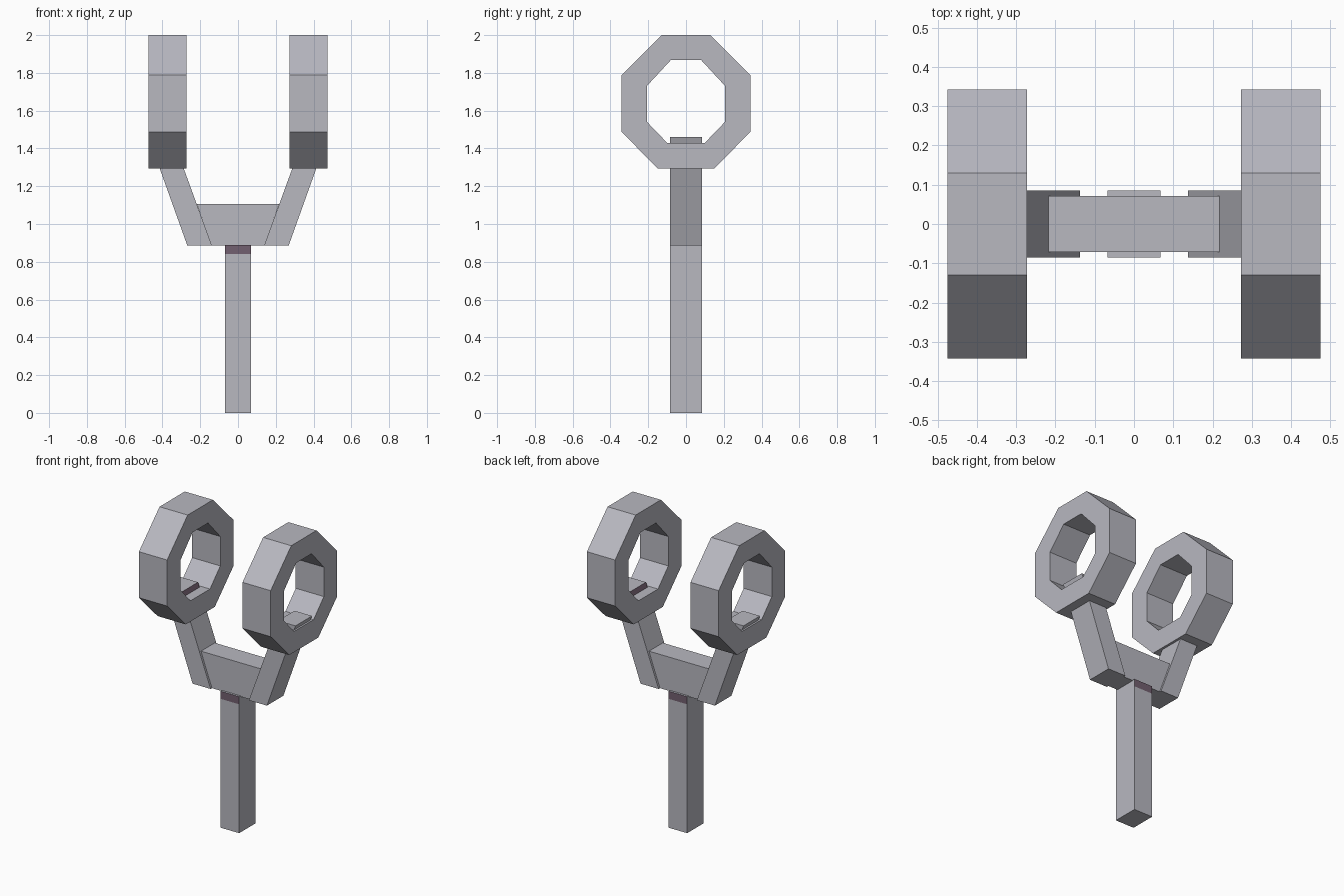
import bpy, bmesh
from mathutils import Vector

if "Cube" in bpy.data.objects:
    bpy.data.objects.remove(bpy.data.objects["Cube"])


def material(name, rgb):
    m = bpy.data.materials.new(name)
    m.diffuse_color = (*rgb, 1)
    m.use_nodes = True
    m.node_tree.nodes["Principled BSDF"].inputs["Base Color"].default_value = m.diffuse_color
    return m


grey = material("light grey", (0.48, 0.48, 0.53))
plum = material("dark plum", (0.17, 0.115, 0.16))


def finish(bm, name):
    bmesh.ops.recalc_face_normals(bm, faces=bm.faces)
    me = bpy.data.meshes.new(name)
    bm.to_mesh(me)
    bm.free()
    me.materials.append(grey)
    me.materials.append(plum)
    ob = bpy.data.objects.new(name, me)
    bpy.context.collection.objects.link(ob)
    return ob


def prism(name, profile, depth, cut=None, painted=None):
    """Extrude an x-z profile symmetrically in y; paint faces above the cut by normal."""
    bm = bmesh.new()
    face = bm.faces.new([bm.verts.new((x, -depth, z)) for x, z in profile])
    ext = bmesh.ops.extrude_face_region(bm, geom=[face])
    verts = [v for v in ext["geom"] if isinstance(v, bmesh.types.BMVert)]
    bmesh.ops.translate(bm, verts=verts, vec=(0, 2 * depth, 0))
    bmesh.ops.recalc_face_normals(bm, faces=bm.faces)
    if cut:
        bmesh.ops.bisect_plane(bm, geom=bm.verts[:] + bm.edges[:] + bm.faces[:],
                               plane_co=(0, 0, cut), plane_no=(0, 0, 1))
        bm.normal_update()
        for f in bm.faces:
            if f.calc_center_median().z > cut and painted(f.normal):
                f.material_index = 1
    return finish(bm, name)


def ring(name, x0, x1):
    """Octagonal ring lying in the y-z plane."""
    half_out = [(0.15, 1.295), (0.342, 1.488), (0.342, 1.788), (0.13, 2.0)]
    half_in = [(0.10, 1.43), (0.206, 1.54), (0.206, 1.732), (0.08, 1.868)]
    loops = []
    bm = bmesh.new()
    for half, x in ((half_out, x0), (half_out, x1), (half_in, x1), (half_in, x0)):
        pts = half + [(-y, z) for y, z in reversed(half)]
        loops.append([bm.verts.new((x, y, z)) for y, z in pts])
    for a, b in zip(loops, loops[1:] + loops[:1]):
        for i in range(8):
            j = (i + 1) % 8
            bm.faces.new((a[i], a[j], b[j], b[i]))
    return finish(bm, name)


# Handle, with dark bands at the top of its front and back
prism("handle", [(-0.068, 0), (0.068, 0), (0.068, 0.89), (-0.068, 0.89)], 0.085,
      0.84, lambda n: abs(n.y) > 0.9)

# Crossbar between the arms
prism("crossbar", [(-0.14, 0.885), (0.14, 0.885), (0.217, 1.105), (-0.217, 1.105)], 0.071)

# Slanted arms and rings on both sides
for side, s in (("left", -1), ("right", 1)):
    arm = [(0.138, 0.885), (0.268, 0.885), (0.474, 1.46), (0.348, 1.46)]
    prism(side + "_arm", [(s * x, z) for x, z in arm], 0.085,
          1.41, lambda n: n.x * s < -0.5)
    ring(side + "_ring", *sorted((s * 0.272, s * 0.475)))
